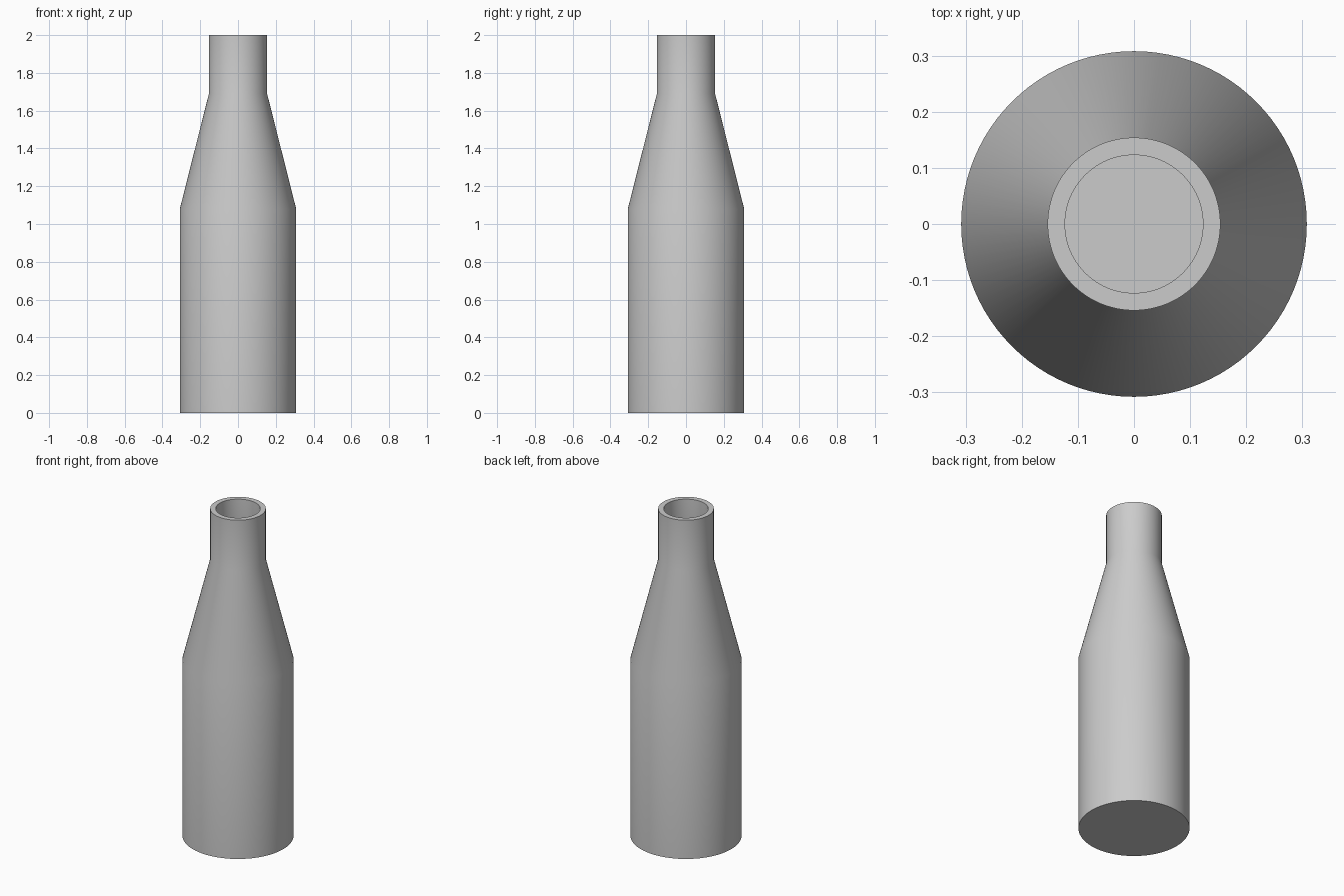
import bpy
import bmesh
import math

cube = bpy.data.objects.get("Cube")
if cube:
    bpy.data.objects.remove(cube, do_unlink=True)

BODY_R, NECK_R, WALL = 0.308, 0.154, 0.031
SHOULDER_Z, NECK_Z, TOP_Z = 1.08, 1.69, 2.0
SEGMENTS = 96

# Grey material
grey = bpy.data.materials.new("plain_grey")
grey.use_nodes = True
colour = (0.6, 0.6, 0.6, 1)
grey.diffuse_color = colour
grey.node_tree.nodes["Principled BSDF"].inputs["Base Color"].default_value = colour

# Wall profile: outside from base to rim, then inside down to the floor
slope = math.atan2(BODY_R - NECK_R, NECK_Z - SHOULDER_Z)
drop = WALL * math.tan(slope / 2)
profile = [
    (0, 0), (BODY_R, 0), (BODY_R, SHOULDER_Z), (NECK_R, NECK_Z), (NECK_R, TOP_Z),
    (NECK_R - WALL, TOP_Z), (NECK_R - WALL, NECK_Z - drop),
    (BODY_R - WALL, SHOULDER_Z - drop), (BODY_R - WALL, WALL), (0, WALL),
]

# Revolve the profile into a hollow bottle
bm = bmesh.new()
verts = [bm.verts.new((r, 0, z)) for r, z in profile]
edges = [bm.edges.new(pair) for pair in zip(verts, verts[1:])]
bmesh.ops.spin(bm, geom=verts + edges, cent=(0, 0, 0), axis=(0, 0, 1),
               angle=math.tau, steps=SEGMENTS)
bmesh.ops.remove_doubles(bm, verts=bm.verts, dist=0.0001)
bmesh.ops.recalc_face_normals(bm, faces=bm.faces)
mesh = bpy.data.meshes.new("bottle")
bm.to_mesh(mesh)
bm.free()
mesh.materials.append(grey)

bottle = bpy.data.objects.new("bottle", mesh)
bpy.context.collection.objects.link(bottle)

# Smooth walls with crisp rim and base edges
bpy.ops.object.select_all(action="DESELECT")
bottle.select_set(True)
bpy.context.view_layer.objects.active = bottle
bpy.ops.object.shade_smooth_by_angle(angle=math.radians(30))
